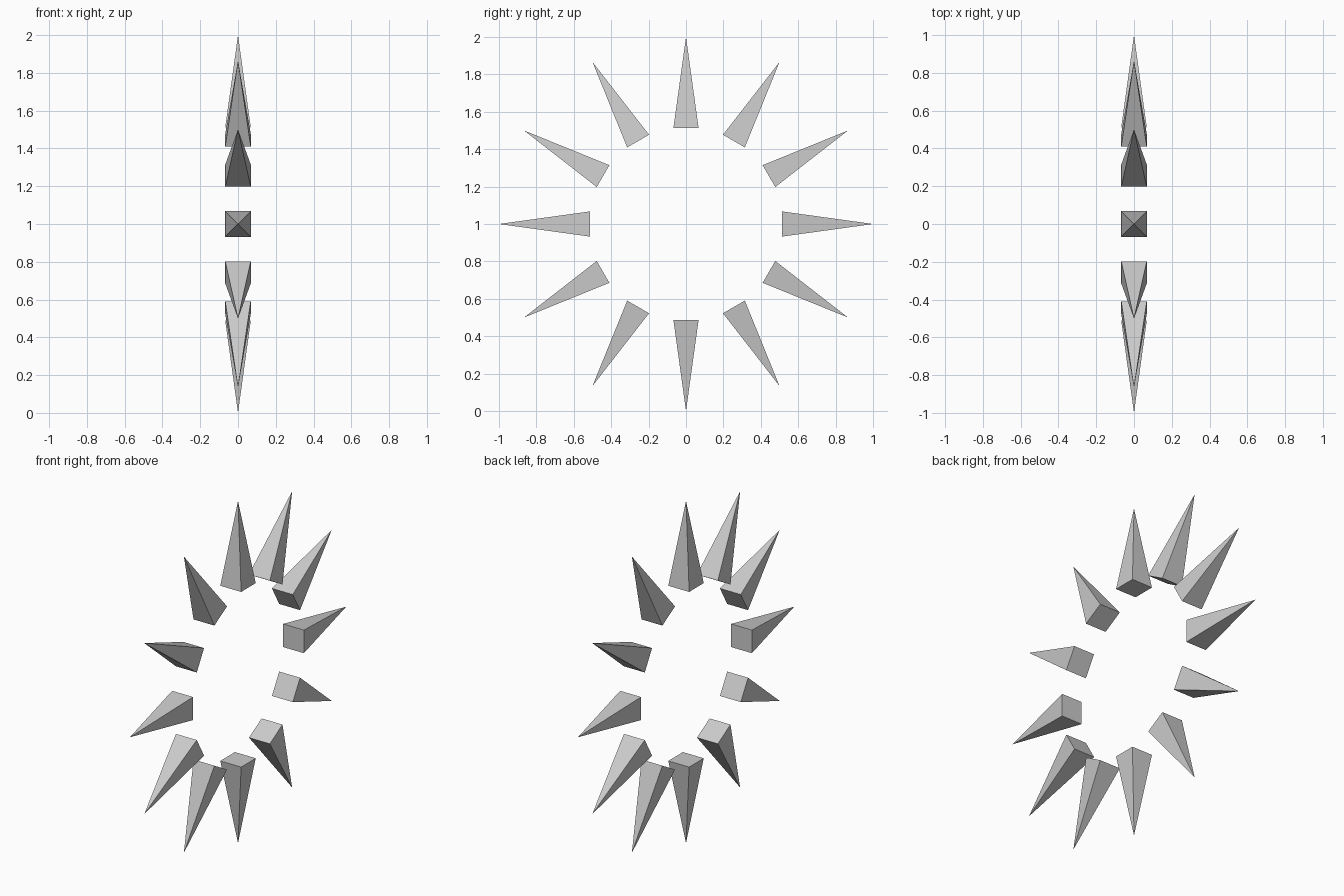
import bpy
import bmesh
from math import pi, sqrt
from mathutils import Matrix, Vector

if "Cube" in bpy.data.objects:
    bpy.data.objects.remove(bpy.data.objects["Cube"])

COUNT = 12
INNER, OUTER = 0.512, 1.0   # radius of spike base and tip
HALF = 0.0675               # half width of the square base


def spike(index):
    # square pyramid pointing outward, turned about the x axis
    bm = bmesh.new()
    place = (Matrix.Translation(Vector((0, 0, 1)))
             @ Matrix.Rotation(2 * pi * index / COUNT, 4, 'X')
             @ Matrix.Translation(Vector((0, 0, (INNER + OUTER) / 2)))
             @ Matrix.Rotation(pi / 4, 4, 'Z'))
    bmesh.ops.create_cone(bm, cap_ends=True, segments=4,
                          radius1=HALF * sqrt(2), radius2=0,
                          depth=OUTER - INNER, matrix=place)
    bmesh.ops.remove_doubles(bm, verts=bm.verts, dist=1e-5)
    bmesh.ops.recalc_face_normals(bm, faces=bm.faces)
    mesh = bpy.data.meshes.new(f"spike_{index + 1}")
    bm.to_mesh(mesh)
    bm.free()
    obj = bpy.data.objects.new(mesh.name, mesh)
    bpy.context.collection.objects.link(obj)


# ring of spikes
for i in range(COUNT):
    spike(i)
